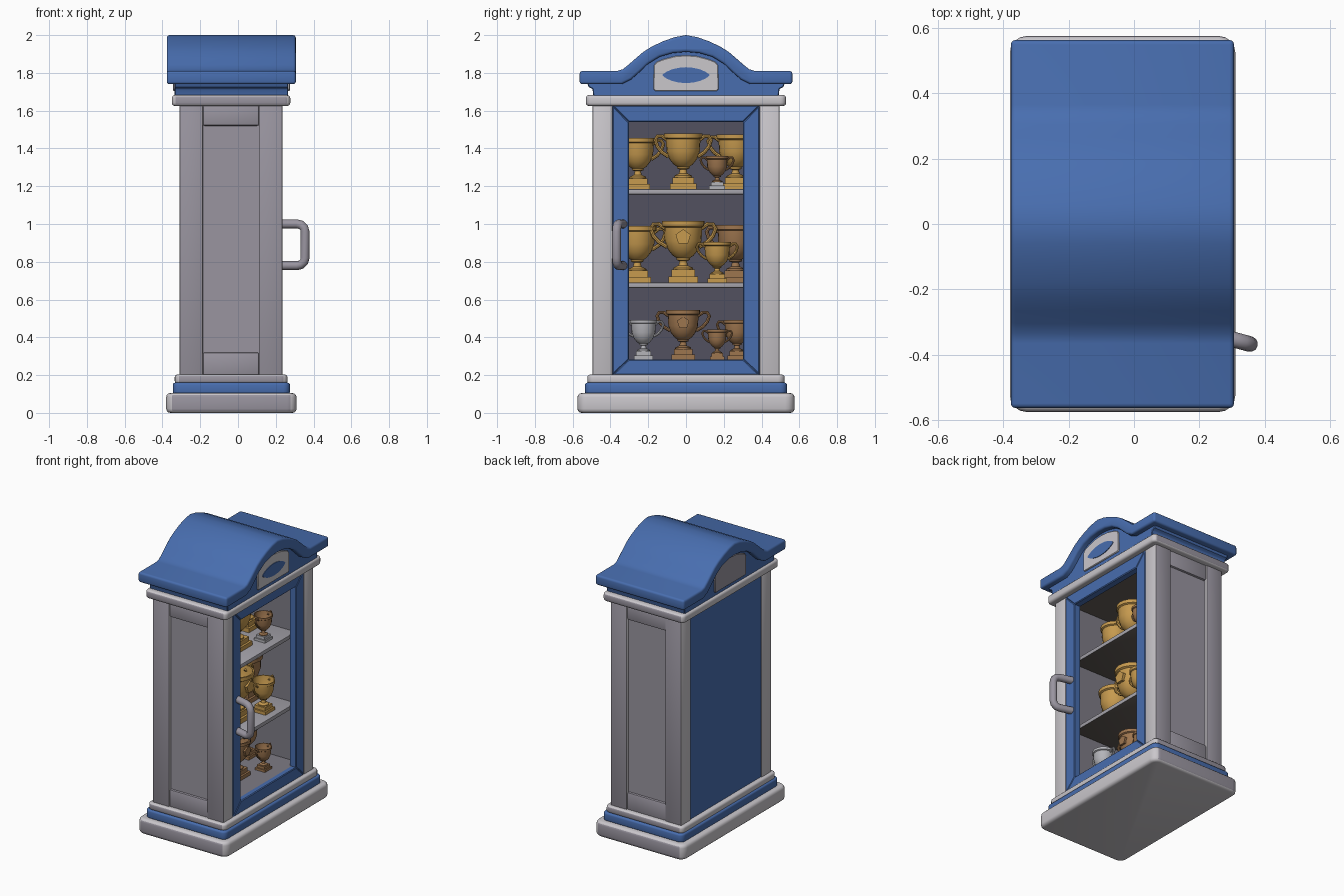
import bpy, bmesh, math
from mathutils import Vector, Matrix

if "Cube" in bpy.data.objects:
    bpy.data.objects.remove(bpy.data.objects["Cube"])


def material(name, r, g, b):
    m = bpy.data.materials.new(name)
    m.diffuse_color = (r, g, b, 1)
    m.use_nodes = True
    m.node_tree.nodes["Principled BSDF"].inputs["Base Color"].default_value = m.diffuse_color
    return m


LIGHT = material("light grey", 0.59, 0.57, 0.60)
GREY = material("mid grey", 0.32, 0.30, 0.35)
BLUE = material("blue", 0.065, 0.155, 0.43)
DARK = material("dark interior", 0.085, 0.082, 0.115)
WARM = material("warm dark", 0.13, 0.112, 0.10)
LINING = material("lining grey", 0.21, 0.20, 0.235)
SHELF = material("shelf grey", 0.39, 0.38, 0.42)
GOLD = material("gold", 0.57, 0.325, 0.078)
BRONZE = material("bronze", 0.34, 0.18, 0.078)
SILVER = material("silver", 0.46, 0.46, 0.49)


def finish(name, bm, mats, angle=35):
    bmesh.ops.recalc_face_normals(bm, faces=bm.faces)
    me = bpy.data.meshes.new(name)
    bm.to_mesh(me)
    bm.free()
    for m in mats:
        me.materials.append(m)
    ob = bpy.data.objects.new(name, me)
    bpy.context.collection.objects.link(ob)
    bpy.ops.object.select_all(action='DESELECT')
    ob.select_set(True)
    bpy.context.view_layer.objects.active = ob
    bpy.ops.object.shade_smooth_by_angle(angle=math.radians(angle))
    return ob


def faces_sideways(n):
    return abs(n.y) > 0.85


def faces_down(n):
    return n.z < -0.7


def add_prism(bm, pts, a, b, axis):
    """Extrude a 2D outline: axis x uses (y, z) points, axis z uses (x, y)."""
    def place(p, t):
        return (t, p[0], p[1]) if axis == 'x' else (p[0], p[1], t)
    lo = [bm.verts.new(place(p, a)) for p in pts]
    hi = [bm.verts.new(place(p, b)) for p in pts]
    n = len(pts)
    faces = [bm.faces.new(lo[::-1]), bm.faces.new(hi)]
    for i in range(n):
        j = (i + 1) % n
        faces.append(bm.faces.new((lo[i], lo[j], hi[j], hi[i])))
    return faces


def prism(name, pts, a, b, axis, mats, bevel=0.0, segs=2, rule=faces_sideways):
    """Bevelled prism; a second material goes on the faces that meet the rule."""
    bm = bmesh.new()
    add_prism(bm, pts, a, b, axis)
    bmesh.ops.recalc_face_normals(bm, faces=bm.faces)
    if bevel:
        edges = [e for e in bm.edges if e.calc_face_angle(0) > math.radians(50)]
        bmesh.ops.bevel(bm, geom=edges, offset=bevel, segments=segs, profile=0.5,
                        affect='EDGES', clamp_overlap=True, material=-1)
    if len(mats) > 1:
        for f in bm.faces:
            f.normal_update()
            f.material_index = int(rule(f.normal))
    return finish(name, bm, mats)


def box(name, x, y, z, mats, bevel=0.0, rule=faces_sideways):
    pts = [(x[0], y[0]), (x[1], y[0]), (x[1], y[1]), (x[0], y[1])]
    return prism(name, pts, z[0], z[1], 'z', mats, bevel, 2, rule)


def slab(name, x, half_y, z, mats, corner, bevel):
    """Plate with rounded corners in plan."""
    pts = []
    centres = [(x[1] - corner, half_y - corner), (x[0] + corner, half_y - corner),
               (x[0] + corner, corner - half_y), (x[1] - corner, corner - half_y)]
    for k, c in enumerate(centres):
        for i in range(5):
            a = math.pi / 2 * (k + i / 4)
            pts.append((c[0] + corner * math.cos(a), c[1] + corner * math.sin(a)))
    return prism(name, pts, z[0], z[1], 'z', mats, bevel, 3)


def add_tube(bm, path, r, normal, n=10):
    """Sweep a circle along a path lying in the plane with the given normal."""
    path = [Vector(p) for p in path]
    nor = Vector(normal).normalized()
    rings = []
    for i, p in enumerate(path):
        t = (path[min(i + 1, len(path) - 1)] - path[max(i - 1, 0)]).normalized()
        s = t.cross(nor)
        rings.append([bm.verts.new(p + r * (nor * math.cos(2 * math.pi * k / n)
                                            + s * math.sin(2 * math.pi * k / n)))
                      for k in range(n)])
    for a, b in zip(rings, rings[1:]):
        for k in range(n):
            j = (k + 1) % n
            bm.faces.new((a[k], a[j], b[j], b[k]))
    bm.faces.new(rings[0])
    bm.faces.new(rings[-1][::-1])


def mirrored(half):
    """Half outline from the centre outward, reflected to the full outline."""
    return half + [(-y, z) for y, z in reversed(half) if y > 0]


# Stepped plinth and cornice
TWO = [LIGHT, GREY]
slab("plinth", (-0.38, 0.31), 0.575, (0, 0.105), TWO, 0.05, 0.022)
slab("plinth_band", (-0.345, 0.275), 0.535, (0.1, 0.16), [BLUE], 0.035, 0.012)
slab("plinth_step", (-0.335, 0.262), 0.522, (0.155, 0.203), TWO, 0.035, 0.014)
slab("cornice", (-0.35, 0.277), 0.53, (1.625, 1.682), TWO, 0.03, 0.016)

# Arched roof and the gable under it
roof = [(0, 2.0), (0.06, 1.989), (0.12, 1.968), (0.18, 1.94), (0.225, 1.912), (0.265, 1.878),
        (0.305, 1.843), (0.335, 1.819), (0.365, 1.81), (0.563, 1.81), (0.563, 1.74), (0.34, 1.74),
        (0.29, 1.765), (0.24, 1.81), (0.2, 1.848), (0.14, 1.885), (0.07, 1.905), (0, 1.911)]
outline = roof + [(-y, z) for y, z in reversed(roof[1:-1])]
prism("roof", outline, -0.377, 0.306, 'x', [BLUE], 0.014, 3)
gable = [(0, 1.93), (0.1, 1.915), (0.2, 1.865), (0.28, 1.79), (0.34, 1.75),
         (0.525, 1.75), (0.515, 1.725), (0.495, 1.715), (0.49, 1.67)]
prism("gable", mirrored(gable), -0.335, 0.265, 'x', [BLUE], 0.004, 1)
plaque = [(0, 1.893), (0.06, 1.888), (0.12, 1.872), (0.155, 1.858), (0.17, 1.84),
          (0.172, 1.715), (0.165, 1.705)]
for name, a, b, m in (("front_plaque", 0.26, 0.274, LIGHT), ("back_plaque", -0.344, -0.33, GREY)):
    prism(name, mirrored(plaque), a, b, 'x', [m], 0.003, 1)
# Plain lens-shaped inlay on the front plaque
lens = [(0.125 * math.cos(k * math.tau / 20),
         1.788 + 0.042 * math.sin(k * math.tau / 20) * abs(math.sin(k * math.tau / 20)) ** 0.5)
        for k in range(20)]
prism("plaque_inlay", lens, 0.272, 0.278, 'x', [BLUE])

# Corner posts, side panels and rails
for s, side in ((-1, "left"), (1, "right")):
    def span(a, b):
        return tuple(sorted((s * a, s * b)))
    box(side + "_front_post", (0.11, 0.235), span(0.39, 0.495), (0.19, 1.64), TWO, 0.006)
    box(side + "_back_post", (-0.31, -0.185), span(0.39, 0.495), (0.19, 1.64), TWO, 0.006)
    box(side + "_panel", (-0.2, 0.12), span(0.388, 0.474), (0.19, 1.64), [GREY])
    box(side + "_top_rail", (-0.186, 0.111), span(0.4, 0.489), (1.52, 1.635), [GREY], 0.01)
    box(side + "_bottom_rail", (-0.186, 0.111), span(0.4, 0.489), (0.195, 0.32), [GREY], 0.01)
    box(side + "_lining", (-0.29, 0.2), span(0.376, 0.391), (0.2, 1.63), [LINING])

# Back, lining and shelves
box("back_panel", (-0.303, -0.29), (-0.392, 0.392), (0.195, 1.635), [BLUE])
box("back_lining", (-0.291, -0.28), (-0.38, 0.38), (0.2, 1.63), [DARK])
box("ceiling", (-0.285, 0.2), (-0.38, 0.38), (1.57, 1.63), [WARM])
box("cabinet_floor", (-0.285, 0.2), (-0.38, 0.38), (0.2, 0.283), [LINING])
for name, z in (("lower_shelf", 0.69), ("upper_shelf", 1.185)):
    box(name, (-0.285, 0.18), (-0.378, 0.378), (z - 0.028, z), [SHELF, WARM], 0.005, faces_down)

# Mitred door frame
outer = [(-0.39, 0.2), (0.39, 0.2), (0.39, 1.628), (-0.39, 1.628)]
inner = [(-0.303, 0.283), (0.303, 0.283), (0.303, 1.54), (-0.303, 1.54)]
for i, name in enumerate(("bottom", "right", "top", "left")):
    j = (i + 1) % 4
    prism("door_" + name, [outer[i], outer[j], inner[j], inner[i]], 0.185, 0.236, 'x',
          [BLUE], 0.005, 1)

# Door handle, angled away from the door centre
bm = bmesh.new()
half = [(0.22, 1.0), (0.315, 1.0), (0.335, 0.995), (0.35, 0.98), (0.355, 0.96)]
path = half + [(x, 1.78 - z) for x, z in reversed(half)]
add_tube(bm, [(x, -0.335 - 0.27 * (x - 0.235), z) for x, z in path], 0.024, (0.27, 1, 0), 12)
finish("door_handle", bm, [GREY])

# Trophies
CUP = [(0, .18), (.16, .2), (.16, .24), (.075, .28), (.06, .35), (.11, .37), (.11, .4),
       (.17, .44), (.25, .54), (.3, .68), (.31, .9), (.345, .92), (.345, 1), (.315, 1),
       (.28, .68), (.2, .54), (0, .48)]
GRIP = [(.29, .88), (.38, .95), (.46, .95), (.5, .88), (.46, .76), (.38, .66), (.26, .58)]


def trophy(name, x, y, z, h, mat, emblem=False, foot=None):
    bm = bmesh.new()
    n = 20
    rings = []
    for r, t in CUP:
        if r == 0:
            rings.append([bm.verts.new((0, 0, t))] * n)
        else:
            rings.append([bm.verts.new((r * math.cos(2 * math.pi * k / n),
                                        r * math.sin(2 * math.pi * k / n), t))
                          for k in range(n)])
    for a, b in zip(rings, rings[1:]):
        for k in range(n):
            j = (k + 1) % n
            bm.faces.new(list(dict.fromkeys((a[k], a[j], b[j], b[k]))))
    for w, lo, hi in ((.24, 0, .1), (.19, .1, .21)):
        for f in add_prism(bm, [(-w, -w), (w, -w), (w, w), (-w, w)], lo, hi, 'z'):
            f.material_index = int(foot is not None)
    reach = 1.12 if emblem else 1.0
    for s in (-1, 1):
        add_tube(bm, [(0, s * (.26 + (r - .26) * reach), t) for r, t in GRIP], .035, (1, 0, 0), 8)
    if emblem:
        add_prism(bm, [(.13 * math.sin(k * math.tau / 5), .74 + .13 * math.cos(k * math.tau / 5))
                       for k in range(5)], .25, .335, 'x')
    bm.transform(Matrix.Translation((x, y, z)) @ Matrix.Scale(h, 4))
    finish(name, bm, [mat, foot] if foot else [mat])


trophy("top_centre_trophy", 0.0, -0.015, 1.185, 0.295, GOLD)
trophy("top_left_trophy", -0.06, -0.255, 1.185, 0.27, GOLD)
trophy("top_right_trophy", -0.12, 0.262, 1.185, 0.29, GOLD)
trophy("top_small_trophy", 0.08, 0.165, 1.185, 0.175, BRONZE, False, SILVER)
trophy("middle_centre_trophy", 0.0, -0.015, 0.69, 0.325, GOLD, True)
trophy("middle_left_trophy", -0.06, -0.258, 0.69, 0.3, GOLD)
trophy("middle_right_trophy", -0.12, 0.262, 0.69, 0.305, BRONZE)
trophy("middle_small_trophy", 0.08, 0.165, 0.69, 0.215, GOLD)
trophy("bottom_centre_trophy", 0.0, -0.015, 0.283, 0.262, BRONZE, True)
trophy("bottom_left_trophy", 0.06, -0.225, 0.283, 0.21, SILVER)
trophy("bottom_right_trophy", -0.12, 0.27, 0.283, 0.21, BRONZE)
trophy("bottom_small_trophy", 0.08, 0.165, 0.283, 0.158, BRONZE)
